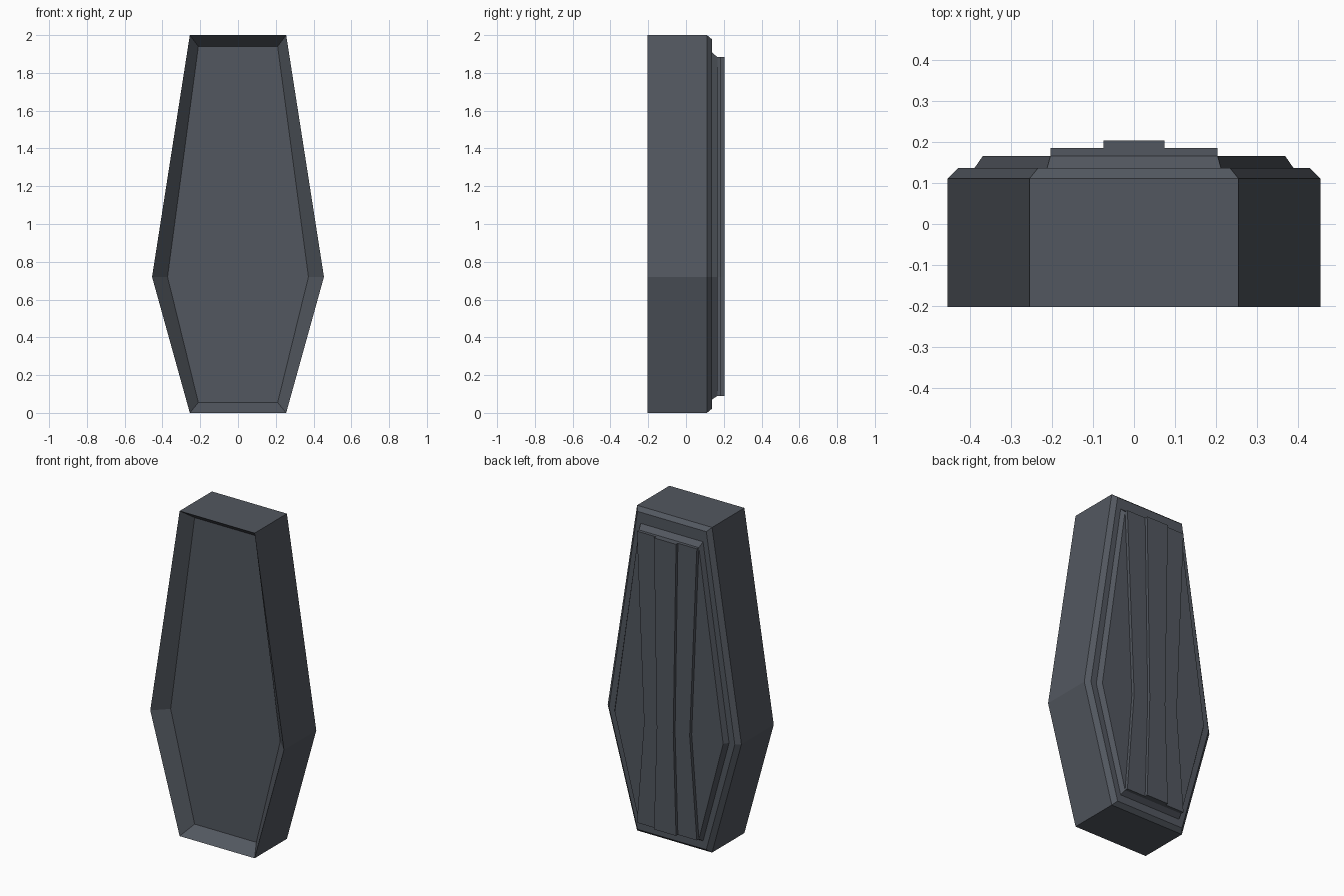
import bpy, bmesh

if "Cube" in bpy.data.objects:
    bpy.data.objects.remove(bpy.data.objects["Cube"])

stone = bpy.data.materials.new("slate grey")
stone.diffuse_color = (0.085, 0.096, 0.115, 1)
stone.use_nodes = True
stone.node_tree.nodes["Principled BSDF"].inputs["Base Color"].default_value = stone.diffuse_color


def ring(end, mid, low, high, y):
    """Six-sided coffin outline at depth y."""
    return [(-end, y, low), (end, y, low), (mid, y, 0.72),
            (end, y, high), (-end, y, high), (-mid, y, 0.72)]


def loft(name, rings):
    """Skin a stack of outlines and cap both ends."""
    bm = bmesh.new()
    loops = [[bm.verts.new(p) for p in r] for r in rings]
    n = len(loops[0])
    for a, b in zip(loops, loops[1:]):
        for i in range(n):
            j = (i + 1) % n
            bm.faces.new((a[i], a[j], b[j], b[i]))
    bm.faces.new(loops[0][::-1])
    bm.faces.new(loops[-1])
    bmesh.ops.recalc_face_normals(bm, faces=bm.faces)
    me = bpy.data.meshes.new(name)
    bm.to_mesh(me)
    bm.free()
    me.materials.append(stone)
    ob = bpy.data.objects.new(name, me)
    bpy.context.collection.objects.link(ob)
    return ob


# Coffin body: recessed front panel, walls, bevelled rim, stepped lid
loft("coffin_body", [
    ring(0.21, 0.373, 0.055, 1.94, -0.122),
    ring(0.255, 0.455, 0.0, 2.0, -0.203),
    ring(0.255, 0.455, 0.0, 2.0, 0.111),
    ring(0.234, 0.428, 0.022, 1.978, 0.137),
    ring(0.212, 0.389, 0.07, 1.91, 0.137),
    ring(0.204, 0.369, 0.09, 1.883, 0.166),
])

# Raised lid panels, pinched inward at the shoulder
for name, end, mid, y0, y1 in (("wide_lid_panel", 0.204, 0.155, 0.166, 0.186),
                               ("centre_lid_panel", 0.075, 0.056, 0.186, 0.204)):
    loft(name, [ring(end, mid, 0.09, 1.883, y0), ring(end, mid, 0.09, 1.883, y1)])
